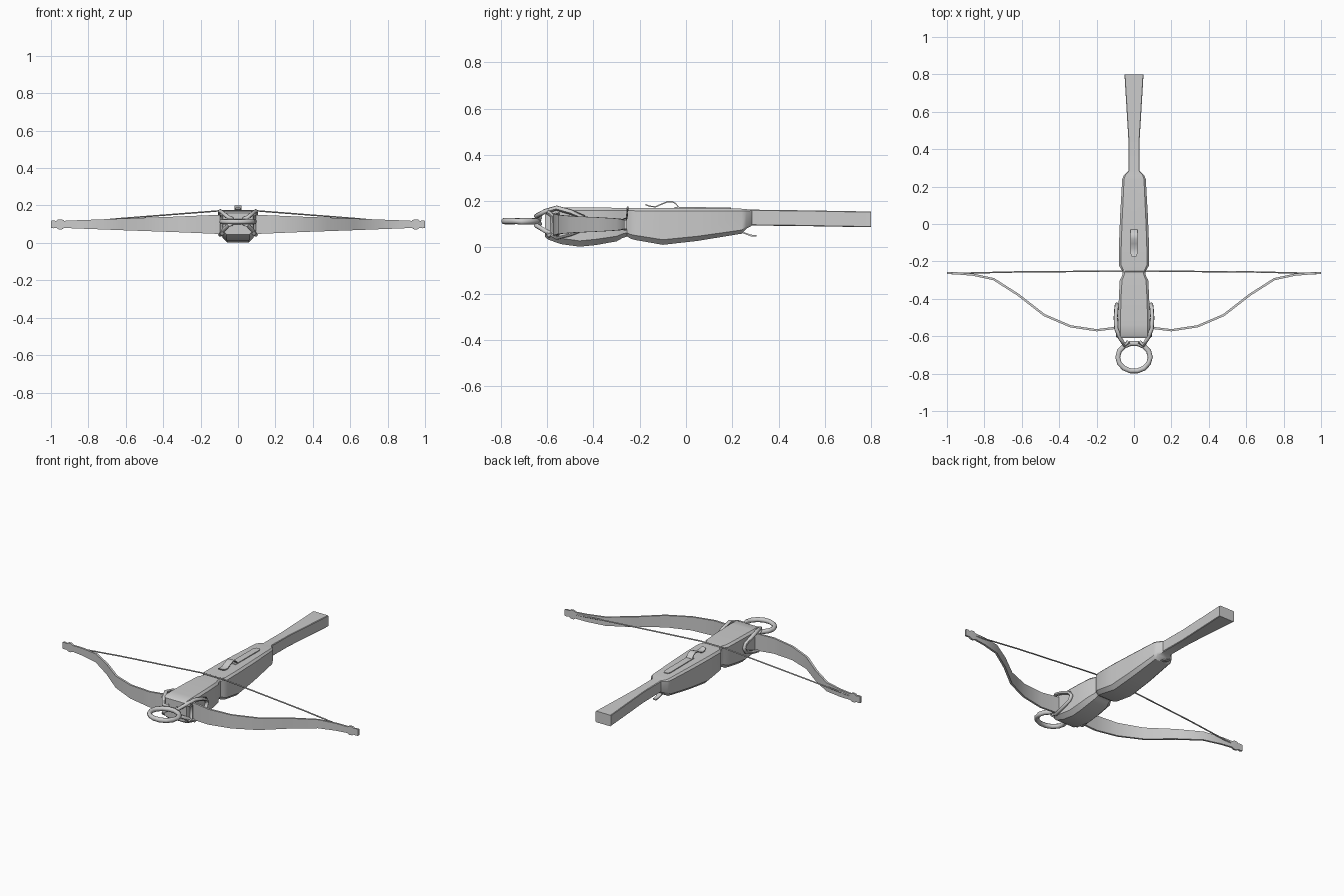
import bpy, bmesh, math
from mathutils import Vector


def finish(name, bm, angle=35):
    bmesh.ops.recalc_face_normals(bm, faces=bm.faces)
    me = bpy.data.meshes.new(name)
    bm.to_mesh(me)
    bm.free()
    ob = bpy.data.objects.new(name, me)
    bpy.context.collection.objects.link(ob)
    bpy.ops.object.select_all(action='DESELECT')
    ob.select_set(True)
    bpy.context.view_layer.objects.active = ob
    bpy.ops.object.shade_smooth_by_angle(angle=math.radians(angle))
    return ob


def loft(name, rings, closed=False, angle=35):
    """Skin a list of equal-length cross-sections."""
    bm = bmesh.new()
    vs = [[bm.verts.new(p) for p in r] for r in rings]
    n = len(vs[0])
    for i in range(len(vs) if closed else len(vs) - 1):
        a, b = vs[i], vs[(i + 1) % len(vs)]
        for k in range(n):
            bm.faces.new((a[k], a[(k + 1) % n], b[(k + 1) % n], b[k]))
    if not closed:
        bm.faces.new(vs[0])
        bm.faces.new(vs[-1])
    return finish(name, bm, angle)


def tube(name, pts, r, sides=6, closed=False):
    """Round tube along a path."""
    pts = [Vector(p) for p in pts]
    n, rings, u = len(pts), [], None
    for i, p in enumerate(pts):
        a = pts[(i - 1) % n] if closed else pts[max(i - 1, 0)]
        b = pts[(i + 1) % n] if closed else pts[min(i + 1, n - 1)]
        t = (b - a).normalized()
        u = t.orthogonal() if u is None else u - t * u.dot(t)
        u.normalize()
        v = t.cross(u)
        ang = [2 * math.pi * k / sides for k in range(sides)]
        rings.append([p + (u * math.cos(q) + v * math.sin(q)) * r for q in ang])
    return loft(name, rings, closed, 60)


def strip(name, path, thick):
    """Flat bent strip from (y, z, half width) points."""
    return loft(name, [[(-w, y, z - thick), (w, y, z - thick), (w, y, z), (-w, y, z)]
                       for y, z, w in path])


# stock: y, half width, bottom z, top z, top bevel, bottom bevel
stock = [
    (-0.61, 0.080, 0.045, 0.160, 0.010, 0.020),
    (-0.595, 0.085, 0.033, 0.170, 0.012, 0.022),
    (-0.54, 0.085, 0.014, 0.172, 0.012, 0.025),
    (-0.46, 0.083, 0.003, 0.172, 0.012, 0.025),
    (-0.39, 0.081, 0.010, 0.172, 0.012, 0.025),
    (-0.30, 0.076, 0.026, 0.171, 0.012, 0.022),
    (-0.275, 0.063, 0.040, 0.170, 0.010, 0.018),
    (-0.255, 0.060, 0.047, 0.169, 0.010, 0.016),
    (-0.24, 0.070, 0.038, 0.170, 0.010, 0.018),
    (-0.22, 0.081, 0.032, 0.170, 0.012, 0.020),
    (-0.10, 0.080, 0.011, 0.170, 0.012, 0.022),
    (0.05, 0.074, 0.028, 0.169, 0.012, 0.020),
    (0.24, 0.063, 0.059, 0.167, 0.010, 0.016),
    (0.26, 0.055, 0.080, 0.165, 0.008, 0.010),
    (0.285, 0.030, 0.094, 0.163, 0.004, 0.004),
    (0.45, 0.030, 0.093, 0.161, 0.003, 0.003),
    (0.80, 0.051, 0.087, 0.155, 0.003, 0.003)]
loft("stock", [[(w - c, y, a), (w, y, a + c), (w, y, b - t), (w - t, y, b),
                (t - w, y, b), (-w, y, b - t), (-w, y, a + c), (c - w, y, a)]
               for y, w, a, b, t, c in stock])

# bow limbs: x, y, half height, including the knobbed tips
half = [(0.08, -0.553, 0.052), (0.20, -0.568, 0.047), (0.34, -0.547, 0.041),
        (0.48, -0.487, 0.036), (0.62, -0.378, 0.031), (0.75, -0.295, 0.026),
        (0.86, -0.271, 0.022), (0.93, -0.265, 0.019), (0.942, -0.264, 0.027),
        (0.962, -0.263, 0.026), (0.972, -0.263, 0.018), (0.985, -0.262, 0.021),
        (1.0, -0.262, 0.019)]
limb = [(-x, y, h) for x, y, h in reversed(half)] + half
rings = []
for i, (x, y, h) in enumerate(limb):
    a, b = limb[max(i - 1, 0)], limb[min(i + 1, len(limb) - 1)]
    t = Vector((b[0] - a[0], b[1] - a[1], 0)).normalized()
    n, c, up = Vector((-t.y, t.x, 0)) * 0.006, Vector((x, y, 0.099)), Vector((0, 0, h))
    rings.append([c - n - up, c + n - up, c + n + up, c - n + up])
loft("bow", rings, angle=40)

# bowstring
cord = [(0.965, -0.264, 0.1), (0.62, -0.256, 0.131), (0.08, -0.252, 0.173)]
tube("bowstring", [(-x, y, z) for x, y, z in cord] + cord[::-1], 0.004)

# foot ring
tube("foot_ring", [(0.087 * math.cos(a), -0.712 + 0.075 * math.sin(a), 0.113)
                   for a in [2 * math.pi * k / 14 for k in range(14)]], 0.014, 8, True)

# bindings that tie the bow and ring to the stock
bind = [(0.03, -0.630, 0.127), (0.05, -0.648, 0.135), (0.075, -0.61, 0.155),
        (0.095, -0.56, 0.170), (0.098, -0.50, 0.153), (0.094, -0.445, 0.130),
        (0.092, -0.43, 0.105), (0.094, -0.445, 0.080), (0.098, -0.50, 0.058),
        (0.095, -0.56, 0.043), (0.075, -0.61, 0.072), (0.05, -0.648, 0.095),
        (0.03, -0.630, 0.103)]
for s, side in ((1, "right"), (-1, "left")):
    tube("binding_" + side, [(s * x, y, z) for x, y, z in bind], 0.011, 6)
    tube("inner_binding_" + side, [(s * 0.085, y, z) for y, z in (
        (-0.60, 0.155), (-0.575, 0.135), (-0.575, 0.065), (-0.60, 0.05))], 0.012, 6)

# latch spring and top plate
strip("latch", [(-0.175, 0.188, 0.013), (-0.155, 0.180, 0.019), (-0.13, 0.179, 0.02),
                (-0.105, 0.190, 0.02), (-0.08, 0.200, 0.02), (-0.06, 0.201, 0.02),
                (-0.045, 0.192, 0.02), (-0.03, 0.174, 0.02)], 0.006)
strip("top_plate", [(-0.05, 0.174, 0.02), (0.18, 0.173, 0.02), (0.195, 0.172, 0.012)], 0.006)

# trigger
strip("trigger", [(0.22, 0.077, 0.013), (0.25, 0.066, 0.013), (0.28, 0.055, 0.012),
                  (0.305, 0.053, 0.010)], 0.007)
